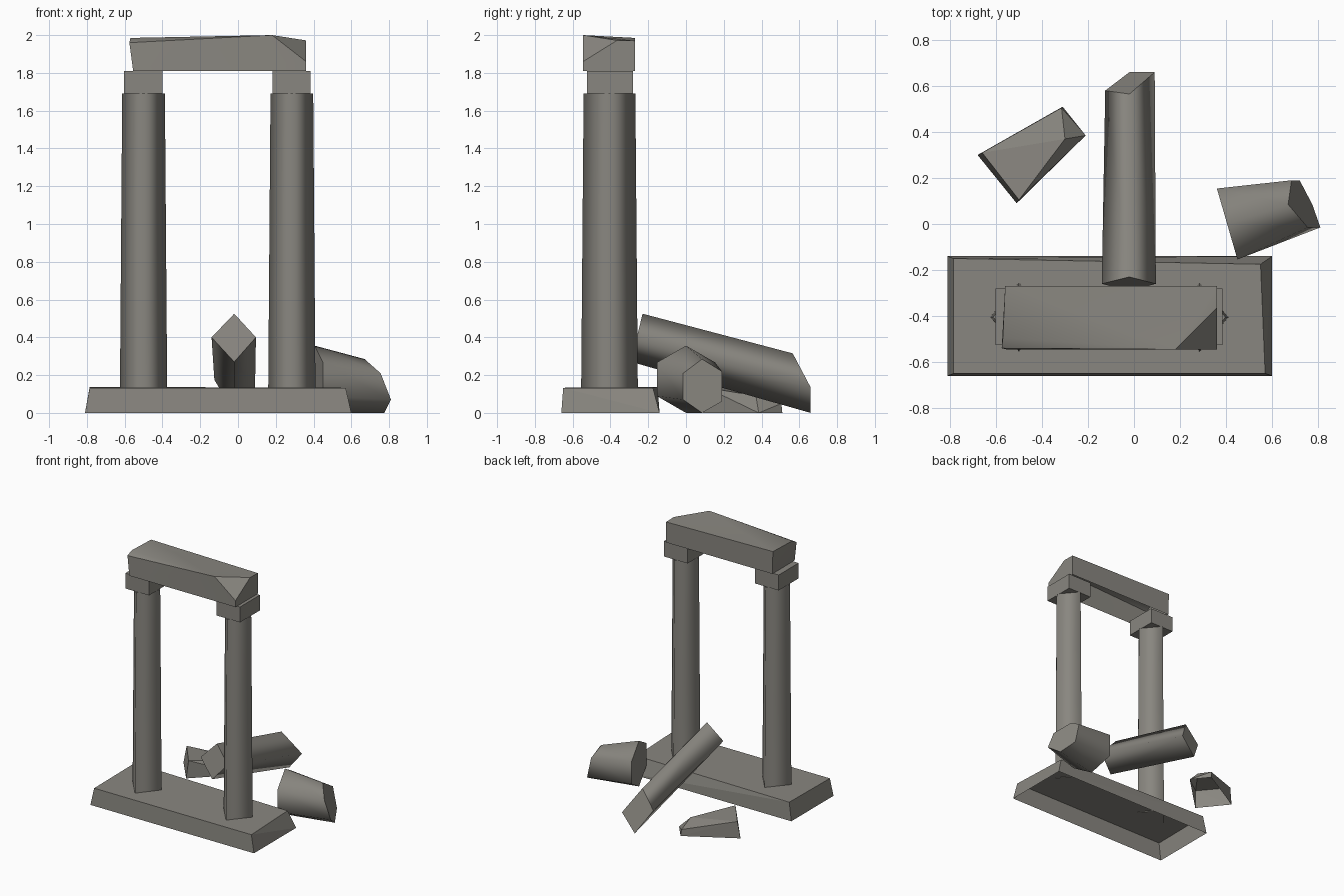
import bpy, bmesh, math
from mathutils import Vector

cube = bpy.data.objects.get("Cube")
if cube:
    bpy.data.objects.remove(cube, do_unlink=True)

# Single weathered stone colour
stone = bpy.data.materials.new("grey_stone")
stone.use_nodes = True
STONE = (0.25, 0.24, 0.215, 1)
stone.diffuse_color = STONE
stone.node_tree.nodes["Principled BSDF"].inputs["Base Color"].default_value = STONE


def finish(name, bm):
    bmesh.ops.recalc_face_normals(bm, faces=bm.faces[:])
    mesh = bpy.data.meshes.new(name)
    bm.to_mesh(mesh)
    bm.free()
    mesh.materials.append(stone)
    obj = bpy.data.objects.new(name, mesh)
    bpy.context.collection.objects.link(obj)
    return obj


def block(name, points, open_base=False):
    """Rough-hewn convex block wrapped around its corner points."""
    bm = bmesh.new()
    for p in points:
        bm.verts.new(p)
    bmesh.ops.convex_hull(bm, input=bm.verts[:])
    bmesh.ops.dissolve_limit(bm, angle_limit=math.radians(1),
                             verts=bm.verts[:], edges=bm.edges[:])
    if open_base:
        bm.normal_update()
        under = [f for f in bm.faces if f.normal.z < -0.9]
        bmesh.ops.delete(bm, geom=under, context='FACES_ONLY')
    return finish(name, bm)


def shaft(name, ring_a, ring_b):
    """Smooth-sided prism between two matching rings, with crisp flat ends."""
    bm = bmesh.new()
    a = [bm.verts.new(p) for p in ring_a]
    b = [bm.verts.new(p) for p in ring_b]
    n = len(a)
    for i in range(n):
        j = (i + 1) % n
        bm.faces.new((a[i], a[j], b[j], b[i])).smooth = True
    for ring in (a, b):
        cap = bm.faces.new(ring)
        for e in cap.edges:
            e.smooth = False
    return finish(name, bm)


def diamond(cx, cy, z, rx, ry):
    return [(cx + rx, cy, z), (cx, cy + ry, z), (cx - rx, cy, z), (cx, cy - ry, z)]


def box_points(x0, x1, y0, y1, z0, z1):
    return [(x, y, z) for x in (x0, x1) for y in (y0, y1) for z in (z0, z1)]


# Plinth, hollow underneath, with an uneven back edge
block("plinth", [
    (-0.81, -0.66, 0), (0.60, -0.66, 0), (0.60, -0.14, 0), (-0.81, -0.14, 0),
    (-0.785, -0.65, 0.133), (0.57, -0.65, 0.133),
    (0.55, -0.175, 0.133), (-0.785, -0.15, 0.138)], open_base=True)

# Standing columns and their capitals
for side, cx in (("right", -0.50), ("left", 0.285)):
    shaft(side + "_column",
          diamond(cx, -0.405, 0.13, 0.125, 0.15),
          diamond(cx, -0.405, 1.69, 0.113, 0.137))
    block(side + "_capital",
          box_points(cx - 0.103, cx + 0.10, -0.525, -0.28, 1.69, 1.81))

# Chipped lintel across the top
lintel = block("lintel", [
    (-0.555, -0.545, 1.81), (-0.555, -0.27, 1.81), (0.36, -0.27, 1.81), (0.36, -0.545, 1.81),
    (-0.575, -0.54, 1.96), (-0.57, -0.495, 1.985), (-0.56, -0.27, 1.985),
    (0.18, -0.545, 2.0), (0.36, -0.365, 1.972), (0.36, -0.27, 1.97),
    (0.36, -0.545, 1.86)], open_base=True)
bpy.ops.object.select_all(action='DESELECT')
lintel.select_set(True)
bpy.context.view_layer.objects.active = lintel
bpy.ops.object.shade_smooth_by_angle(angle=math.radians(30))

# Fallen column leaning on the plinth
shaft("fallen_column",
      [(0.095, -0.26, 0.40), (-0.02, -0.23, 0.525), (-0.14, -0.26, 0.40), (-0.02, -0.29, 0.27)],
      [(0.09, 0.66, 0.135), (-0.02, 0.565, 0.315), (-0.125, 0.58, 0.175), (-0.02, 0.66, 0.0)])

# Six-sided column drum lying on the ground
wide_end = []
for i in range(6):
    a = math.radians(90 + 60 * i)
    across = math.cos(a) * 0.178
    wide_end.append((0.405 - 0.29 * across, across, 0.178 + math.sin(a) * 0.178))
narrow_end = [(0.67, 0.085, 0.285), (0.755, -0.015, 0.21), (0.81, -0.015, 0.07),
              (0.775, 0.085, 0.0), (0.72, 0.19, 0.06), (0.685, 0.19, 0.22)]
shaft("fallen_drum", wide_end, narrow_end)

# Wedge-shaped rubble
block("rubble_wedge", [
    (-0.68, 0.30, 0), (-0.51, 0.09, 0), (-0.21, 0.385, 0), (-0.31, 0.51, 0),
    (-0.66, 0.31, 0.13), (-0.50, 0.105, 0.135), (-0.30, 0.37, 0.09),
    (-0.315, 0.505, 0.05)], open_base=True)
